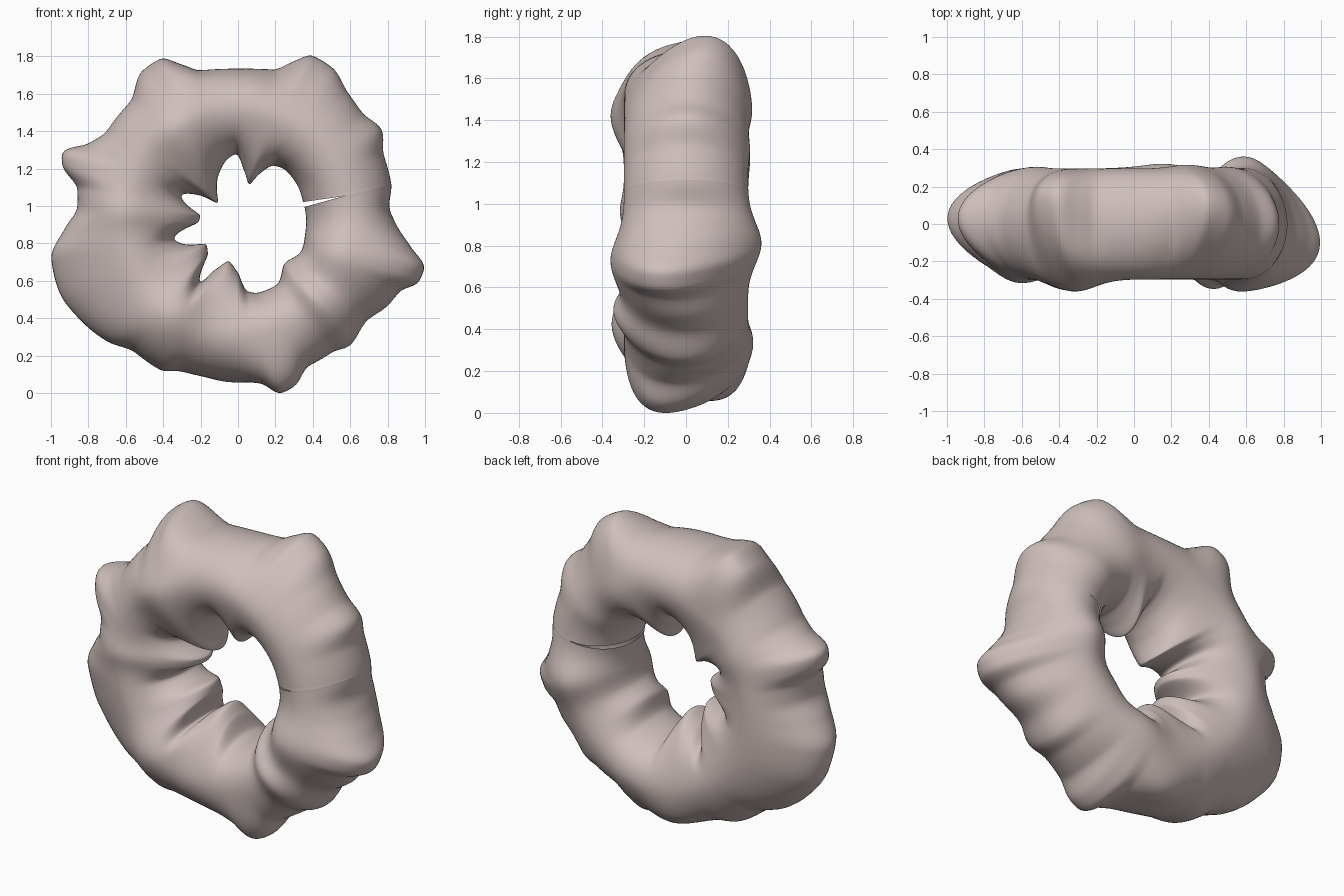
import bpy, bmesh
from math import sin, cos, atan2, hypot, radians, exp, tau

if "Cube" in bpy.data.objects:
    bpy.data.objects.remove(bpy.data.objects["Cube"])

CZ = 0.92            # height of the ring's centre
SEAM = radians(13.7)  # direction of the split in the band
NT, NP = 480, 72

# front-view outlines (x, z), anticlockwise from the seam
OUTER = [(.82, 1.12), (.78, 1.28), (.765, 1.42), (.67, 1.5), (.59, 1.61), (.5, 1.75),
         (.4, 1.81), (.3, 1.78), (.19, 1.735), (0, 1.74), (-.2, 1.73), (-.3, 1.76),
         (-.42, 1.79), (-.51, 1.73), (-.58, 1.56), (-.7, 1.41), (-.8, 1.34), (-.94, 1.29),
         (-.94, 1.22), (-.86, 1.1), (-.86, 1.0), (-.93, .88), (-1, .72), (-.96, .55),
         (-.85, .4), (-.7, .28), (-.55, .22), (-.42, .13), (-.3, .12), (-.15, .09),
         (0, .075), (.12, .06), (.23, .005), (.3, .04), (.38, .15), (.5, .22), (.6, .26),
         (.68, .38), (.8, .47), (.87, .55), (.97, .6), (.998, .67), (.93, .78), (.85, .9), (.81, 1.0)]
INNER = [(.35, 1.02), (.32, 1.11), (.26, 1.19), (.19, 1.22), (.12, 1.18), (.06, 1.12),
         (.03, 1.2), (-.01, 1.28), (-.05, 1.26), (-.1, 1.18), (-.11, 1.02), (-.2, 1.06),
         (-.3, 1.06), (-.2, .95), (-.21, .92), (-.34, .83), (-.3, .805), (-.17, .8),
         (-.16, .75), (-.2, .6), (-.13, .66), (-.05, .71), (0, .65), (.05, .55),
         (.12, .545), (.2, .58), (.25, .7), (.34, .77), (.36, .87)]
# soft bulges (angle, spread, amount) on the faces, and sideways lean of the outer peaks
FRONT = [(122, 16, .065), (-18, 14, .065), (235, 14, .06), (-45, 7, .05), (175, 8, .02)]
BACK = [(-10, 13, .065), (285, 14, .025), (62, 12, .02), (35, 8, .01), (150, 10, .01)]
LEAN = [(66, 14, .09), (119, 12, .13), (285, 14, -.11), (345, 14, -.1), (200, 16, .04), (158, 8, .03)]
# local lumps: (angle round the ring, angle round the tube, spreads, amount)
LUMPS = [(268, 48, 16, 28, .085), (112, -45, 9, 24, .06)]


def smooth_radius(points):
    """Periodic, overshoot-free interpolation of radius by angle."""
    pts = sorted((atan2(z - CZ, x) % tau, hypot(x, z - CZ)) for x, z in points)
    n = len(pts)
    ext = [(a + k * tau, r) for k in (-1, 0, 1) for a, r in pts]
    slope = [(q[1] - p[1]) / (q[0] - p[0]) for p, q in zip(ext, ext[1:])]
    tan = [0] + [2 * a * b / (a + b) if a * b > 0 else 0 for a, b in zip(slope, slope[1:])] + [0]

    def f(t):
        t %= tau
        i = max(k for k in range(2 * n) if ext[k][0] <= t)
        (a, r), (b, s) = ext[i], ext[i + 1]
        h = b - a
        u = (t - a) / h
        return (r * (1 + 2 * u) * (1 - u) ** 2 + h * tan[i] * u * (1 - u) ** 2
                + s * u * u * (3 - 2 * u) + h * tan[i + 1] * u * u * (u - 1))
    return f


def falloff(t, deg, spread):
    d = (t - radians(deg) + tau / 2) % tau - tau / 2
    return exp(-(d / radians(spread)) ** 2)


def bulge(table, t):
    return sum(amt * falloff(t, a, w) for a, w, amt in table)


r_out, r_in = smooth_radius(OUTER), smooth_radius(INNER)
bm = bmesh.new()
rings = []
for i in range(NT + 1):
    s = i / NT
    t0 = SEAM + s * tau
    ro, ri = r_out(t0), r_in(t0)
    front, back, lean = .297 + bulge(FRONT, t0), .297 + bulge(BACK, t0), bulge(LEAN, t0)
    ring = []
    for j in range(NP):
        p = tau * j / NP
        c, sn = cos(p), sin(p)
        # the seam gapes slightly on the inside
        w = max(0, -c) ** 1.5
        t = t0 + radians(3.2) * w * exp(-s * 40) - radians(1) * w * exp(-(1 - s) * 40)
        if c > 0:   # outer half: plain tube plus peaks
            r = .6 + .23 * c + (ro - .83) * c ** 2.4
        else:       # inner half: plain tube plus pleats
            r = .6 + .24 * c - (.36 - ri) * (-c) ** 2.3
        y = (back if sn > 0 else front) * sn + (lean * c * c if c > 0 else 0)
        for a, b, wa, wb, amt in LUMPS:
            g = amt * falloff(t0, a, wa) * falloff(p, b, wb)
            r += g * c
            y += g * sn * .3
        ring.append(bm.verts.new((r * cos(t), y, CZ + r * sin(t))))
    rings.append(ring)
for a, b in zip(rings, rings[1:]):
    for j in range(NP):
        k = (j + 1) % NP
        bm.faces.new((a[j], a[k], b[k], b[j]))
for _ in range(3):
    bmesh.ops.smooth_vert(bm, verts=[v for v in bm.verts if not v.is_boundary], factor=.5,
                          use_axis_x=True, use_axis_y=True, use_axis_z=True)
bmesh.ops.recalc_face_normals(bm, faces=bm.faces)
low = min(v.co.z for v in bm.verts)
bmesh.ops.translate(bm, verts=bm.verts, vec=(0, 0, -low))
for f in bm.faces:
    f.smooth = True

# gathered fabric hair band
mesh = bpy.data.meshes.new("gathered_band")
bm.to_mesh(mesh)
bm.free()
band = bpy.data.objects.new("gathered_band", mesh)
bpy.context.collection.objects.link(band)
mat = bpy.data.materials.new("dusty_pink_fabric")
mat.diffuse_color = (.62, .52, .5, 1)
mat.use_nodes = True
mat.node_tree.nodes["Principled BSDF"].inputs["Base Color"].default_value = mat.diffuse_color
mesh.materials.append(mat)
